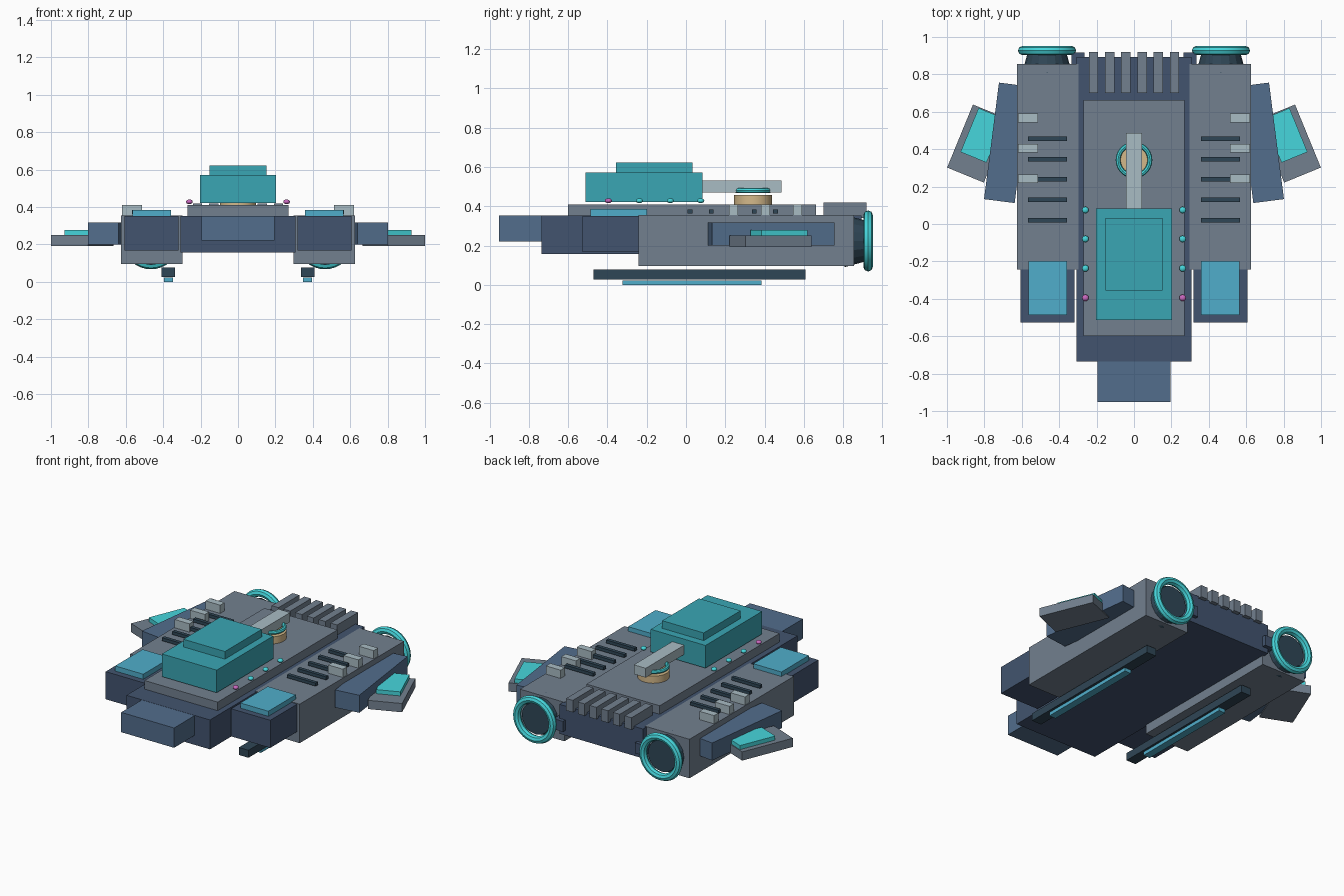
import bpy
from math import radians, pi

if "Cube" in bpy.data.objects:
    bpy.data.objects.remove(bpy.data.objects["Cube"])


def mat(name, hexcol):
    m = bpy.data.materials.new(name)
    c = [int(hexcol[i:i + 2], 16) / 255 for i in (0, 2, 4)]
    m.diffuse_color = [v / 12.92 if v <= 0.04045 else ((v + 0.055) / 1.055) ** 2.4 for v in c] + [1]
    m.use_nodes = True
    m.node_tree.nodes["Principled BSDF"].inputs["Base Color"].default_value = m.diffuse_color
    return m


NAVY = mat("navy", "42546F")
BLUE = mat("blue", "526D8C")
GREY = mat("grey", "72808F")
PALE = mat("pale", "A9BCC4")
DARK = mat("dark", "2F4656")
TEAL = mat("teal", "3AA6B4")
SKY = mat("sky", "50AECB")
CYAN = mat("cyan", "46D6DC")
GOLD = mat("gold", "D4B98A")
PINK = mat("pink", "C868BE")


def finish(name, m, smooth=False):
    o = bpy.context.object
    o.name = name
    o.data.materials.append(m)
    if smooth:
        bpy.ops.object.shade_smooth_by_angle(angle=radians(40))
    return o


def box(name, m, x, y, z, rot=0):
    """Box from (min, max) ranges, turned about z by rot degrees."""
    bpy.ops.mesh.primitive_cube_add(
        size=1, location=[(a + b) / 2 for a, b in (x, y, z)], rotation=(0, 0, radians(rot)))
    bpy.context.object.scale = [b - a for a, b in (x, y, z)]
    return finish(name, m)


def pair(name, m, x, y, z, rot=0):
    """Box on the right side and its mirror on the left."""
    box(name + "_right", m, x, y, z, rot)
    box(name + "_left", m, (-x[1], -x[0]), y, z, -rot)


def panel(name, m, cx, cy, w, l, z, rot):
    pair(name, m, (cx - w / 2, cx + w / 2), (cy - l / 2, cy + l / 2), z, rot)


# Central body, nose and deck
box("hull", NAVY, (-.308, .308), (-.735, .893), (.157, .353))
box("nose", BLUE, (-.195, .195), (-.952, -.60), (.22, .352))
box("deck", GREY, (-.27, .27), (-.60, .663), (.34, .41))

# Cabin
box("cabin", TEAL, (-.202, .202), (-.513, .083), (.421, .572))
box("cabin_roof", TEAL, (-.153, .153), (-.356, .032), (.56, .623))

# Turret
bpy.ops.mesh.primitive_cylinder_add(vertices=24, radius=.097, depth=.055, location=(0, .342, .43))
finish("turret_base", GOLD, True)
bpy.ops.mesh.primitive_torus_add(major_segments=32, minor_segments=8, major_radius=.085,
                                 minor_radius=.013, location=(0, .342, .48))
finish("turret_ring", CYAN, True)
box("turret_arm", PALE, (-.044, .044), (.04, .487), (.47, .532))

# Rear cooling fins
for i in range(6):
    x = (i - 2.5) * .0865
    box(f"rear_fin_{i}", GREY, (x - .025, x + .025), (.70, .919), (.34, .42))

# Side pods with their front ends and pads
pair("pod", GREY, (.297, .625), (-.243, .856), (.095, .355))
pair("pod_front", NAVY, (.318, .607), (-.527, -.20), (.167, .351))
pair("pod_pad", SKY, (.358, .565), (-.487, -.198), (.34, .385))

# Vents and blocks on the pods
for i in range(5):
    y = .02 + i * .109
    pair(f"vent_{i}", DARK, (.357, .567), (y - .012, y + .012), (.363, .384))
for i, y in enumerate((.242, .405, .567)):
    pair(f"pod_block_{i}", PALE, (.512, .62), (y - .023, y + .023), (.35, .41))

# Wings: inner slab, outer slab, glowing panel
panel("wing_inner", BLUE, .68, .434, .165, .628, (.201, .318), 7.3)
panel("wing_outer", GREY, .832, .43, .212, .364, (.193, .251), 22.3)
panel("wing_panel", CYAN, .81, .474, .15, .254, (.245, .278), 22.3)

# Skids with light strips
pair("skid", DARK, (.337, .408), (-.472, .608), (.027, .077))
pair("skid_strip", SKY, (.347, .396), (-.324, .385), (0, .023))

# Thrusters
for side, s in (("left", -1), ("right", 1)):
    bpy.ops.mesh.primitive_cone_add(vertices=16, radius1=.133, radius2=.103, depth=.11,
                                    location=(s * .465, .863, .223), rotation=(-pi / 2, 0, 0))
    finish("thruster_" + side, DARK)
    bpy.ops.mesh.primitive_torus_add(major_segments=36, minor_segments=8, major_radius=.131,
                                     minor_radius=.0245, location=(s * .465, .9275, .223),
                                     rotation=(pi / 2, 0, 0))
    finish("thruster_ring_" + side, CYAN, True)

# Struts joining thrusters to the hull
pair("thruster_strut", NAVY, (.265, .335), (.85, .918), (.19, .26))

# Deck lights
for i, y in enumerate((-.395, -.237, -.08, .075)):
    for side, s in (("left", -1), ("right", 1)):
        bpy.ops.mesh.primitive_uv_sphere_add(segments=12, ring_count=8, radius=.018,
                                             location=(s * .26, y, .428))
        bpy.context.object.scale = (1, 1, .7)
        finish(f"deck_light_{side}_{i}", CYAN if i else PINK, True)
